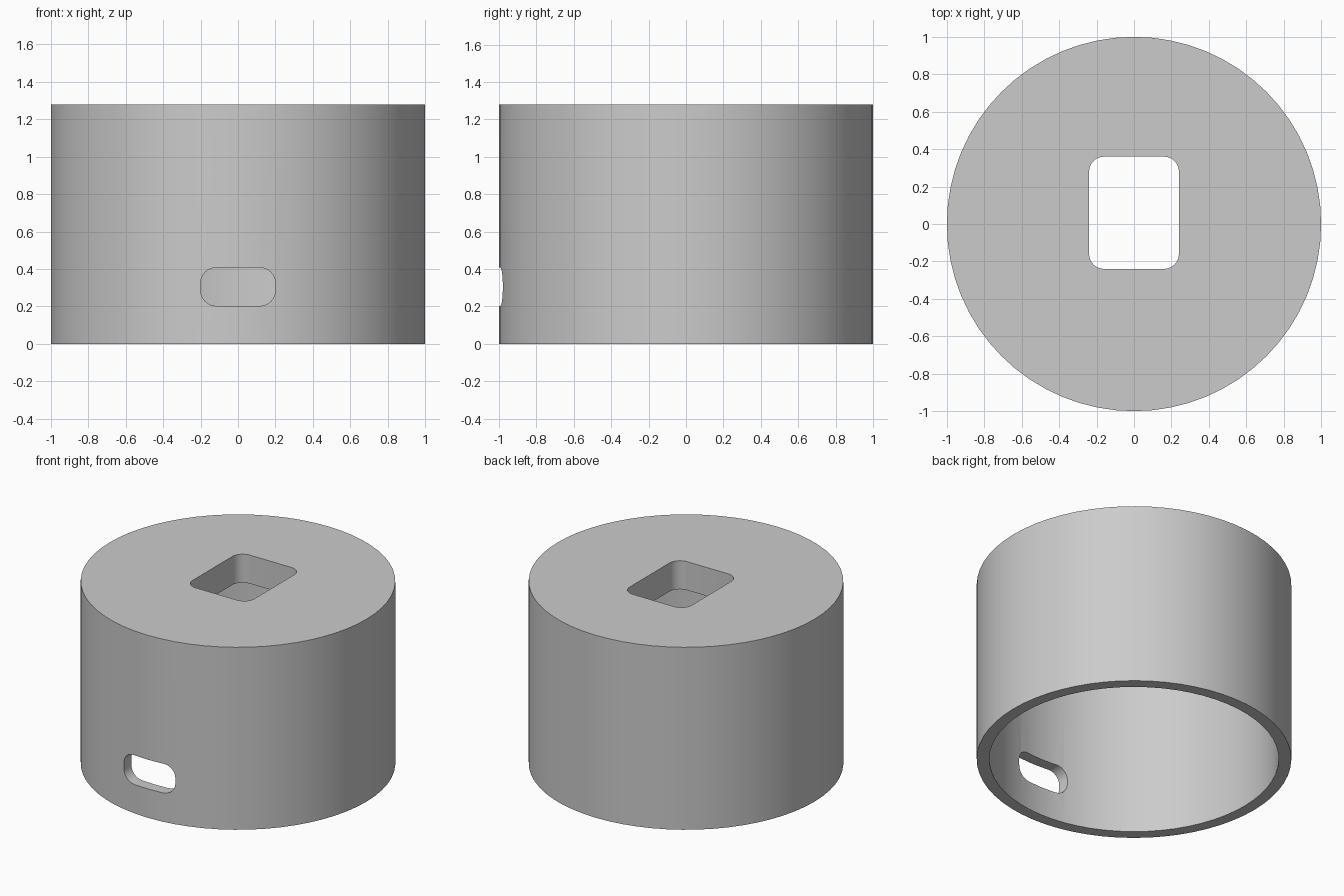
import bpy, bmesh
from math import sin, cos, pi, radians
from mathutils import Matrix

cube = bpy.data.objects.get("Cube")
if cube:
    bpy.data.objects.remove(cube, do_unlink=True)

HEIGHT, ROOF, INNER_RADIUS, SIDES = 1.28, 0.2, 0.92, 64

grey = bpy.data.materials.new("plain_grey")
grey.use_nodes = True
colour = (0.6, 0.6, 0.6, 1)
grey.diffuse_color = colour
grey.node_tree.nodes["Principled BSDF"].inputs["Base Color"].default_value = colour


def prism(name, outline, bottom, top, matrix=None):
    """Extrude a flat outline along z, then place it with a matrix."""
    bm = bmesh.new()
    face = bm.faces.new([bm.verts.new((x, y, bottom)) for x, y in outline])
    extruded = bmesh.ops.extrude_face_region(bm, geom=[face])["geom"]
    moved = [v for v in extruded if isinstance(v, bmesh.types.BMVert)]
    bmesh.ops.translate(bm, verts=moved, vec=(0, 0, top - bottom))
    if matrix:
        bm.transform(matrix)
    bmesh.ops.recalc_face_normals(bm, faces=bm.faces)
    mesh = bpy.data.meshes.new(name)
    bm.to_mesh(mesh)
    bm.free()
    mesh.materials.append(grey)
    obj = bpy.data.objects.new(name, mesh)
    bpy.context.collection.objects.link(obj)
    return obj


def circle(radius):
    return [(radius * cos(2 * pi * i / SIDES), radius * sin(2 * pi * i / SIDES))
            for i in range(SIDES)]


def rounded_rectangle(cx, cy, width, height, radius, steps=8):
    points = []
    for quarter, (sx, sy) in enumerate([(1, 1), (-1, 1), (-1, -1), (1, -1)]):
        for i in range(steps + 1):
            a = (quarter + i / steps) * pi / 2
            points.append((cx + sx * (width / 2 - radius) + radius * cos(a),
                           cy + sy * (height / 2 - radius) + radius * sin(a)))
    return points


# Round housing and the shapes removed from it
housing = prism("housing", circle(1), 0, HEIGHT)
cutters = [
    prism("cavity_cutter", circle(INNER_RADIUS), -0.2, HEIGHT - ROOF),
    prism("top_opening_cutter", rounded_rectangle(0, 0.06, 0.48, 0.6, 0.08), 0.9, 1.5),
    prism("front_slot_cutter", rounded_rectangle(0, 0.305, 0.4, 0.205, 0.085), 0.6, 1.2,
          Matrix.Rotation(radians(90), 4, "X")),
]

bpy.ops.object.select_all(action="DESELECT")
housing.select_set(True)
bpy.context.view_layer.objects.active = housing
for cutter in cutters:
    cutter.hide_render = True
    cut = housing.modifiers.new(cutter.name, "BOOLEAN")
    cut.operation = "DIFFERENCE"
    cut.solver = "EXACT"
    cut.object = cutter
    bpy.ops.object.modifier_apply(modifier=cut.name)
    bpy.data.objects.remove(cutter, do_unlink=True)

# Smooth curved walls, crisp rims
bpy.ops.object.shade_smooth_by_angle(angle=radians(30))
